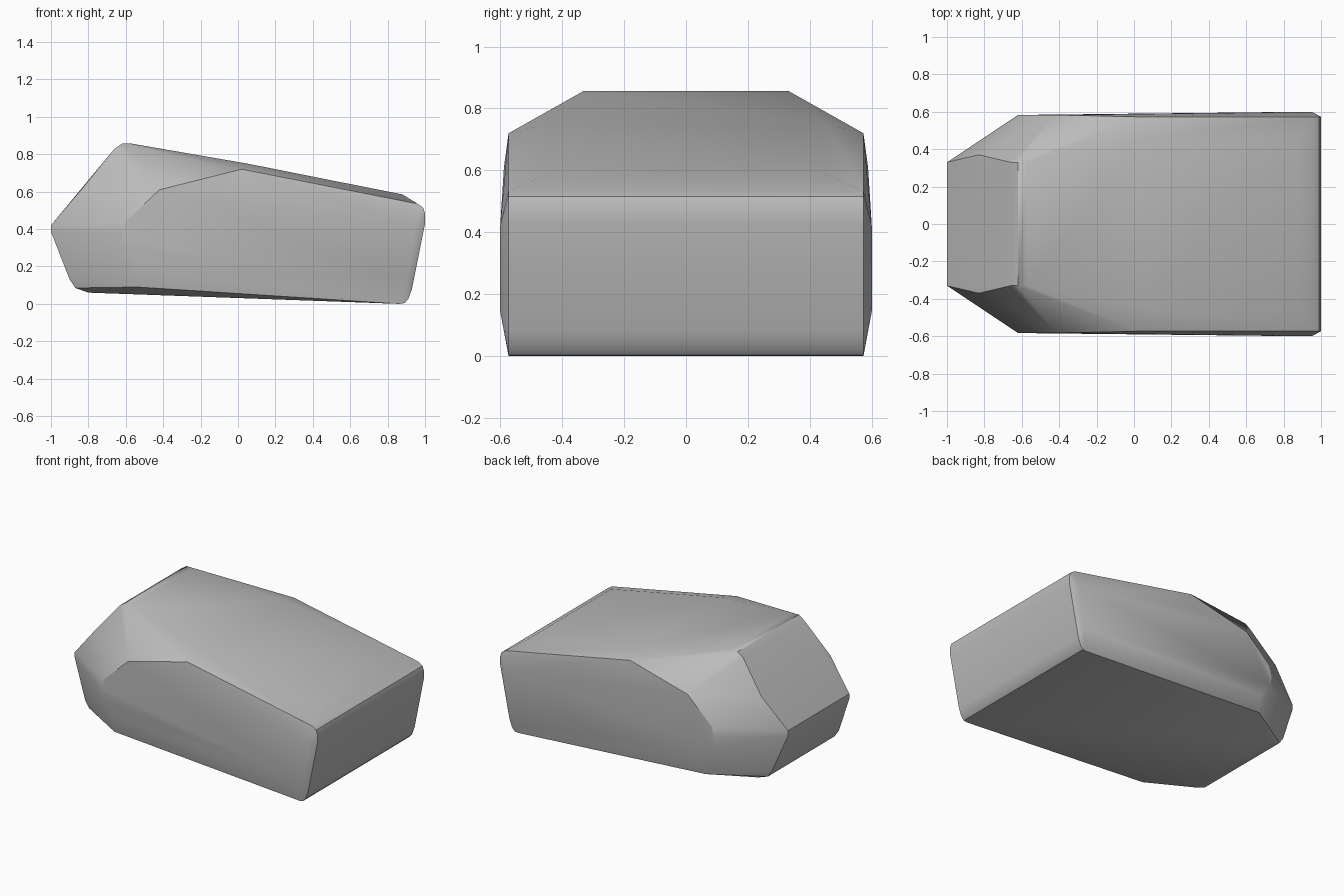
import bpy
import bmesh
import math

old_cube = bpy.data.objects.get("Cube")
if old_cube:
    bpy.data.objects.remove(old_cube, do_unlink=True)


def make_material(name, colour):
    material = bpy.data.materials.new(name)
    material.use_nodes = True
    material.diffuse_color = colour
    shader = next(n for n in material.node_tree.nodes if n.type == "BSDF_PRINCIPLED")
    shader.inputs["Base Color"].default_value = colour
    return material


def mirrored_hull(name, outlines, material):
    """Skin a convex solid over side outlines, each placed at +y and -y."""
    bm = bmesh.new()
    for half_width, outline in outlines:
        for side in (-1, 1):
            for x, z in outline:
                bm.verts.new((x, side * half_width, z))
    hull = bmesh.ops.convex_hull(bm, input=bm.verts[:])
    unused = set(hull["geom_interior"]) | set(hull["geom_unused"])
    loose = [v for v in bm.verts if v in unused or not v.link_faces]
    bmesh.ops.delete(bm, geom=loose, context="VERTS")
    bmesh.ops.dissolve_limit(bm, angle_limit=math.radians(0.5),
                             verts=bm.verts[:], edges=bm.edges[:])
    bmesh.ops.recalc_face_normals(bm, faces=bm.faces[:])
    mesh = bpy.data.meshes.new(name)
    bm.to_mesh(mesh)
    bm.free()
    mesh.materials.append(material)
    rock = bpy.data.objects.new(name, mesh)
    bpy.context.collection.objects.link(rock)
    return rock


# Nose edge and rounded brow
nose_and_brow = [(-1, .42), (-1, .385), (-.66, .83), (-.62, .857), (-.57, .857)]
# Rounded underside of the nose, and the corner of its sloping face
nose_base = [(-.9, .13), (-.87, .085), (-.8, .06)]
nose_corner = [(-.83, .62)]
# Flat top, inside its narrow side chamfer
top_panel = [(.05, .75), (.88, .585)]
# Upper shoulder, rounded tail and lower edge
rim = [(.02, .72), (.96, .535), (.99, .515), (1, .485), (1, .43),
       (.93, .08), (.91, .025), (.89, .004), (.865, 0)]
keel_corner = [(-.54, .09)]
# Broad side panel, flaring slightly toward the tail
side_front = [(-.62, .37), (-.6, .44), (-.42, .61), (-.61, .3), (-.53, .2)]
side_middle = [(0, .61)]
side_tail = [(.95, .42), (.91, .145)]

grey = make_material("stone grey", (.5, .5, .5, 1))
rock = mirrored_hull("boulder", [
    (.33, nose_and_brow), (.36, nose_base), (.37, nose_corner),
    (.45, top_panel), (.573, rim), (.56, keel_corner),
    (.583, side_front), (.588, side_middle), (.6, side_tail),
], grey)

# Soft rounded corners with crisp main edges
bpy.ops.object.select_all(action="DESELECT")
rock.select_set(True)
bpy.context.view_layer.objects.active = rock
bpy.ops.object.shade_smooth_by_angle(angle=math.radians(30))
